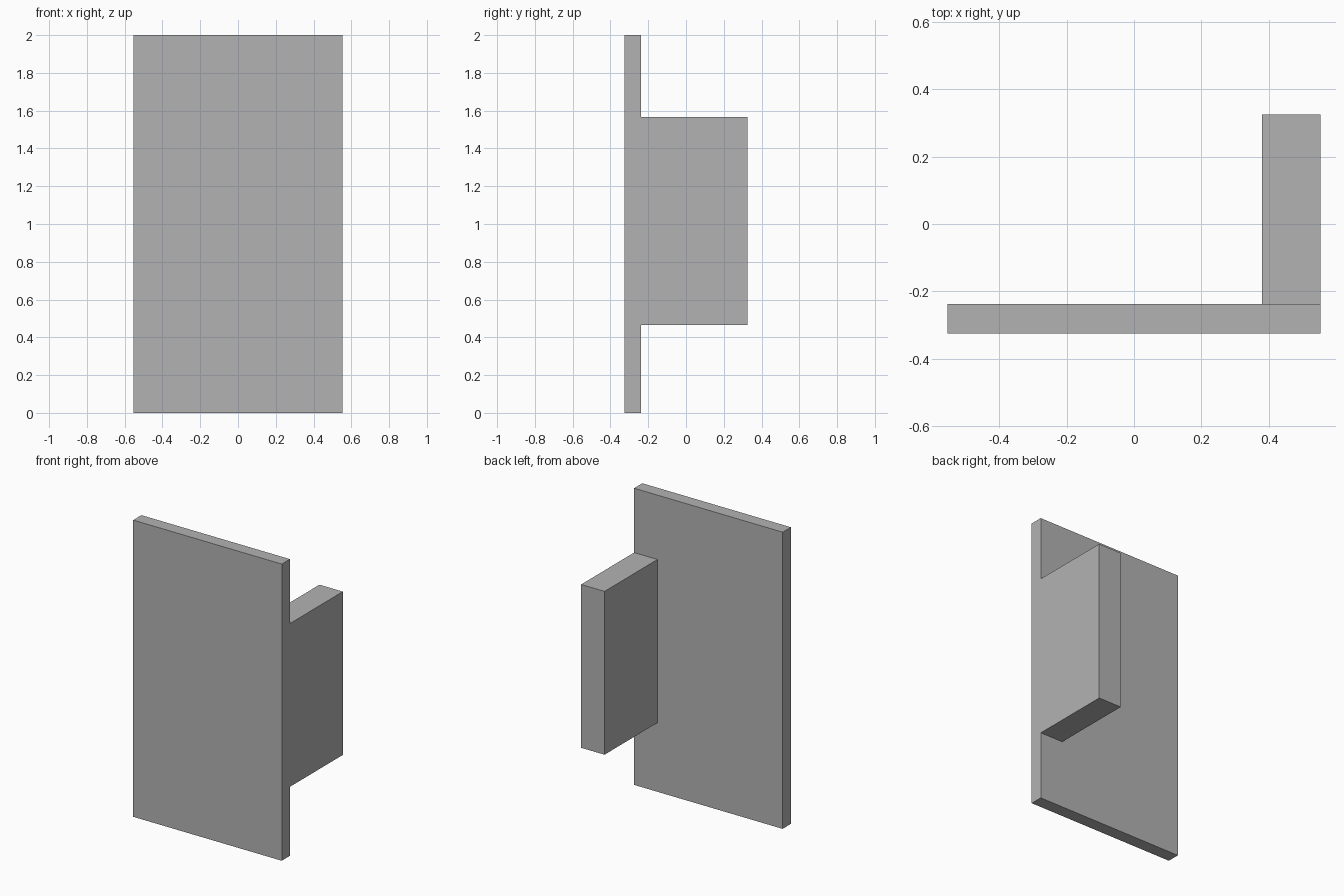
import bpy
import bmesh
from mathutils import Vector

cube = bpy.data.objects.get("Cube")
if cube:
    bpy.data.objects.remove(cube, do_unlink=True)

# Single plain grey
grey = bpy.data.materials.new("plain_grey")
grey.use_nodes = True
colour = (0.45, 0.45, 0.45, 1)
grey.diffuse_color = colour
grey.node_tree.nodes["Principled BSDF"].inputs["Base Color"].default_value = colour


def box(name, low, high):
    """Add a flat-shaded box spanning two opposite corners."""
    low, high = Vector(low), Vector(high)
    bm = bmesh.new()
    bmesh.ops.create_cube(bm, size=1)
    bmesh.ops.scale(bm, vec=high - low, verts=bm.verts)
    bmesh.ops.translate(bm, vec=(low + high) / 2, verts=bm.verts)
    mesh = bpy.data.meshes.new(name)
    bm.to_mesh(mesh)
    bm.free()
    mesh.materials.append(grey)
    obj = bpy.data.objects.new(name, mesh)
    bpy.context.collection.objects.link(obj)
    return obj


half_width, half_depth = 0.554, 0.325
plate_back = -0.238

# Tall front plate
box("front_plate", (-half_width, -half_depth, 0), (half_width, plate_back, 2))

# Block behind it, flush with the left edge
box("rear_block", (0.38, plate_back, 0.465), (half_width, half_depth, 1.566))
